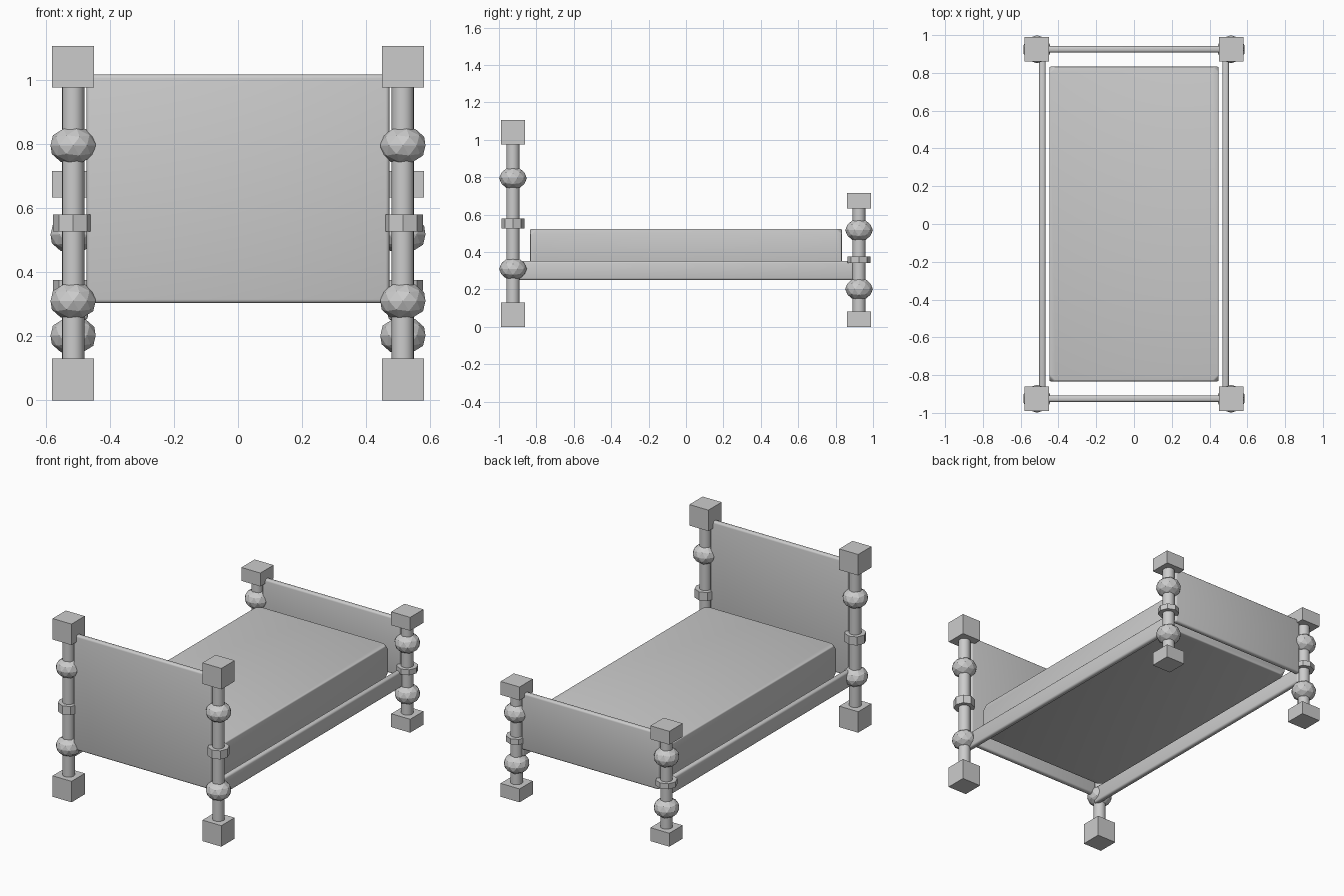
import bpy, bmesh
from mathutils import Matrix

if "Cube" in bpy.data.objects:
    bpy.data.objects.remove(bpy.data.objects["Cube"])


def make_object(name, bm, location=(0, 0, 0)):
    mesh = bpy.data.meshes.new(name)
    bm.to_mesh(mesh)
    bm.free()
    obj = bpy.data.objects.new(name, mesh)
    obj.location = location
    bpy.context.collection.objects.link(obj)
    return obj


def box_matrix(lo, hi):
    centre = [(a + b) / 2 for a, b in zip(lo, hi)]
    size = [b - a for a, b in zip(lo, hi)]
    return Matrix.Translation(centre) @ Matrix.Diagonal((*size, 1))


def soften(obj, width):
    mod = obj.modifiers.new("rounded edges", 'BEVEL')
    mod.width = width
    mod.segments = 3
    mod.limit_method = 'ANGLE'
    for p in obj.data.polygons:
        p.use_smooth = True


def panel(name, lo, hi, width=0.012):
    bm = bmesh.new()
    bmesh.ops.create_cube(bm, size=1, matrix=box_matrix(lo, hi))
    soften(make_object(name, bm), width)


def cylinder(bm, radius, z0, z1, sides, smooth):
    before = set(bm.faces)
    bmesh.ops.create_cone(bm, cap_ends=True, segments=sides, radius1=radius, radius2=radius,
                          depth=z1 - z0, matrix=Matrix.Translation((0, 0, (z0 + z1) / 2)))
    for f in set(bm.faces) - before:
        f.smooth = smooth and len(f.verts) == 4


def post(name, x, y, height, block, balls, ring):
    bm = bmesh.new()
    # Turned shaft and collar
    cylinder(bm, 0.035, block / 2, height - block / 2, 16, True)
    cylinder(bm, 0.062, *ring, 8, False)
    # Square end blocks
    for z in (0, height - block):
        bmesh.ops.create_cube(bm, size=1, matrix=box_matrix((-0.065, -0.065, z), (0.065, 0.065, z + block)))
    # Faceted balls
    for z in balls:
        bmesh.ops.create_icosphere(bm, subdivisions=2, radius=1,
                                   matrix=Matrix.Translation((0, 0, z)) @ Matrix.Diagonal((0.074, 0.074, 0.06, 1)))
    make_object(name, bm, (x, y, 0))


# Posts and side rails
for side, s in (("left", -1), ("right", 1)):
    post("head_post_" + side, s * 0.514, -0.925, 1.105, 0.13, (0.31, 0.795), (0.527, 0.58))
    post("foot_post_" + side, s * 0.514, 0.925, 0.715, 0.083, (0.202, 0.517), (0.342, 0.376))
    xs = sorted((s * 0.468, s * 0.502))
    panel("side_rail_" + side, (xs[0], -0.925, 0.25), (xs[1], 0.925, 0.353))

# Head and foot boards
panel("headboard", (-0.472, -0.942, 0.303), (0.472, -0.908, 1.016))
panel("footboard", (-0.472, 0.908, 0.303), (0.472, 0.942, 0.657))

# Mattress with clipped corners
bm = bmesh.new()
bmesh.ops.create_cube(bm, size=1, matrix=box_matrix((-0.448, -0.833, 0.32), (0.448, 0.833, 0.524)))
bmesh.ops.bevel(bm, geom=bm.verts[:], offset=0.03, segments=1, profile=0.5, affect='VERTICES')
soften(make_object("mattress", bm), 0.007)
